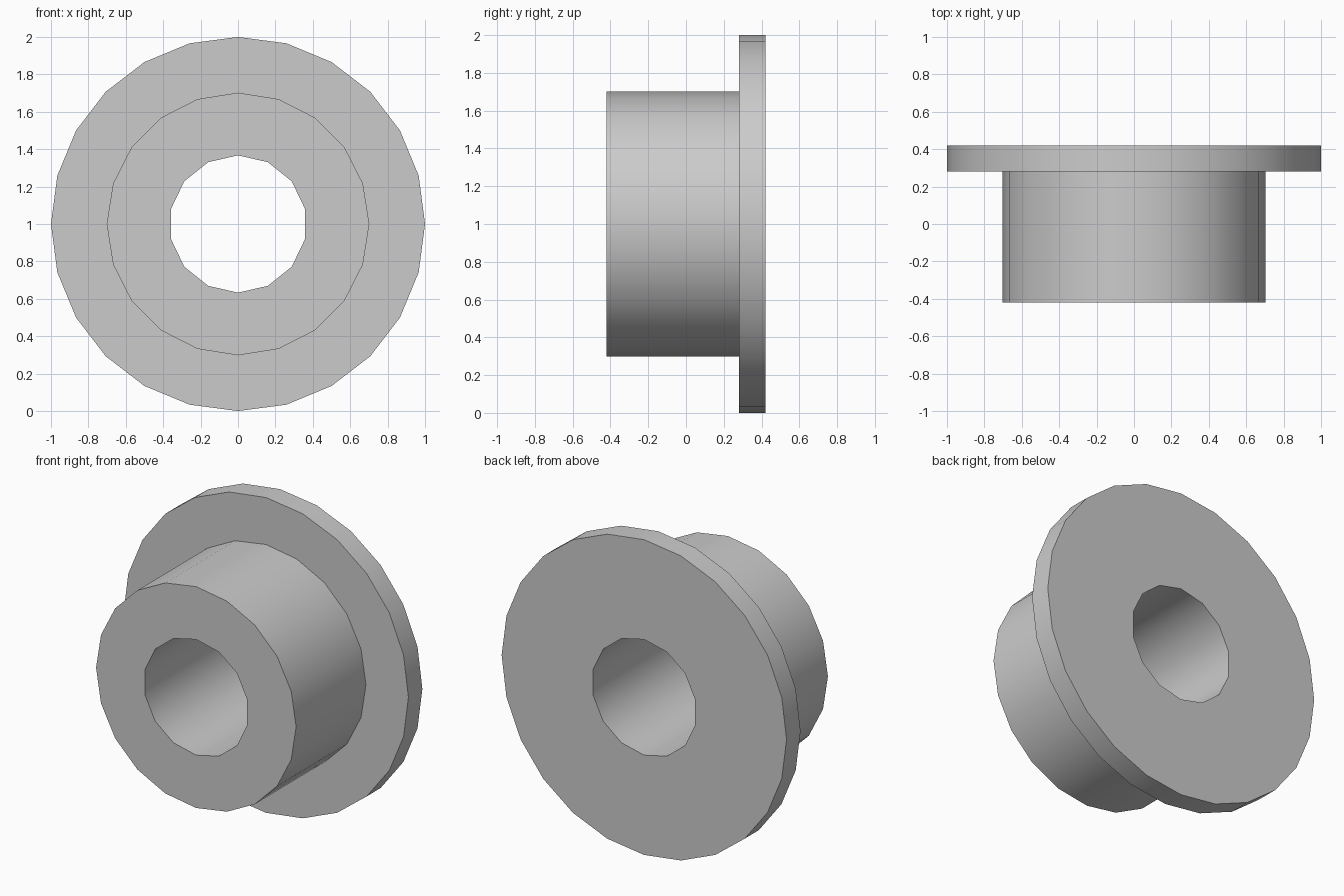
import bpy, bmesh
from math import sin, cos, pi, radians

cube = bpy.data.objects.get("Cube")
if cube:
    bpy.data.objects.remove(cube, do_unlink=True)

FRONT, STEP, BACK = -0.42, 0.28, 0.42
CENTRE_Z = 1.0

grey = bpy.data.materials.new("light_grey")
grey.use_nodes = True
colour = (0.6, 0.6, 0.6, 1)
grey.diffuse_color = colour
grey.node_tree.nodes["Principled BSDF"].inputs["Base Color"].default_value = colour

bm = bmesh.new()


def ring(radius, sides, y):
    """Closed loop of edges around the y axis, with one corner at the top."""
    verts = [bm.verts.new((radius * sin(2 * pi * i / sides), y,
                           CENTRE_Z + radius * cos(2 * pi * i / sides)))
             for i in range(sides)]
    return [bm.edges.new((verts[i - 1], verts[i])) for i in range(sides)]


def wall(radius, sides, y0, y1):
    """Round wall between two rings; returns both rings."""
    a, b = ring(radius, sides, y0), ring(radius, sides, y1)
    for e, f in zip(a, b):
        bm.faces.new((e.verts[0], e.verts[1], f.verts[1], f.verts[0]))
    return a, b


def flat_ring(outer, inner):
    """Flat face between two concentric rings."""
    bmesh.ops.triangle_fill(bm, use_beauty=True, edges=outer + inner)


# Sleeve, flange and through bore
sleeve_front, sleeve_back = wall(0.702, 20, FRONT, STEP)
flange_front, flange_back = wall(1.0, 24, STEP, BACK)
bore_front, bore_back = wall(0.367, 14, FRONT, BACK)

# Flat end faces and the shoulder
flat_ring(sleeve_front, bore_front)
flat_ring(flange_front, sleeve_back)
flat_ring(flange_back, bore_back)

bmesh.ops.recalc_face_normals(bm, faces=bm.faces[:])
mesh = bpy.data.meshes.new("flanged_bushing")
bm.to_mesh(mesh)
bm.free()
mesh.materials.append(grey)

bushing = bpy.data.objects.new("flanged_bushing", mesh)
bpy.context.collection.objects.link(bushing)
bpy.ops.object.select_all(action="DESELECT")
bushing.select_set(True)
bpy.context.view_layer.objects.active = bushing
bpy.ops.object.shade_smooth_by_angle(angle=radians(30))
